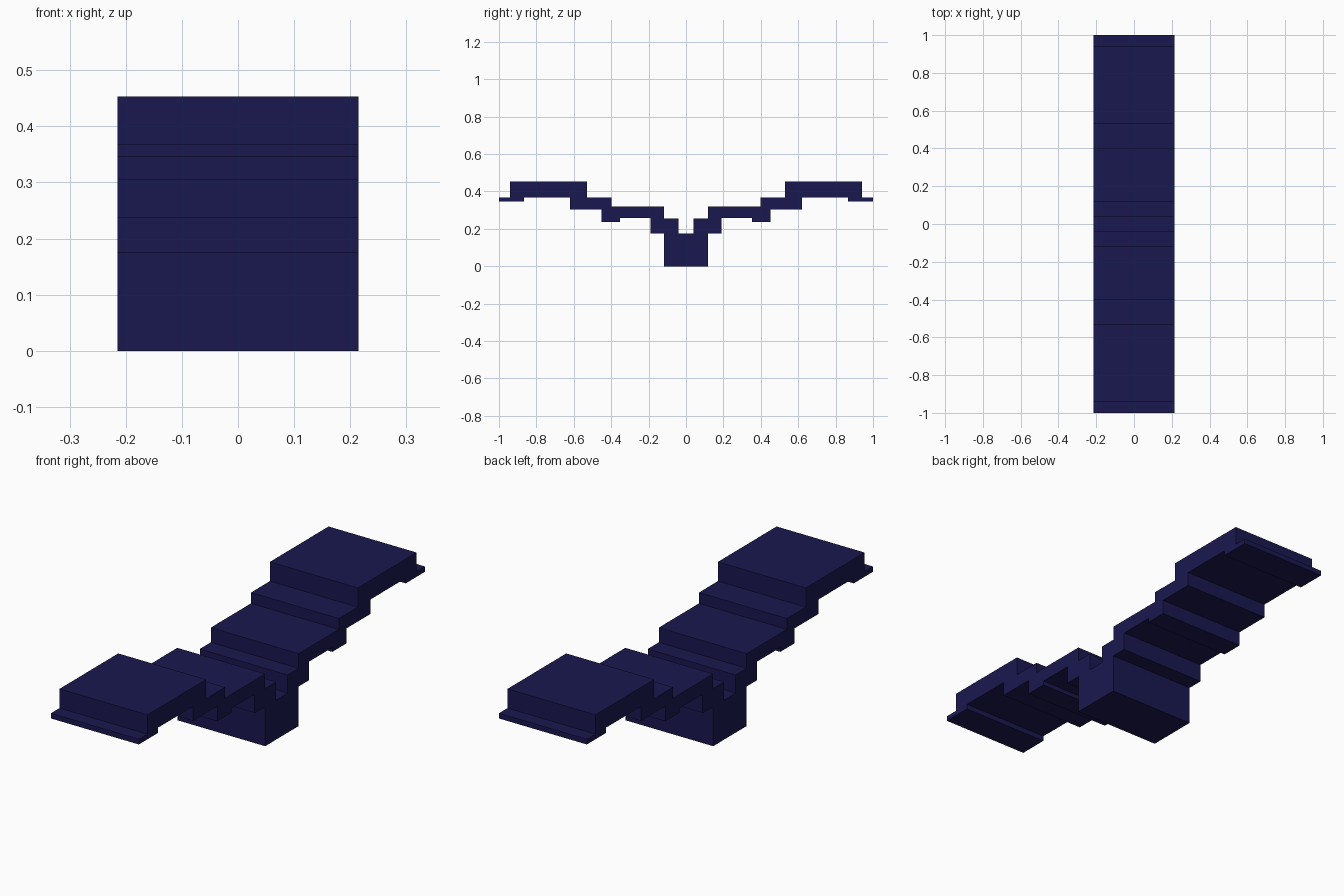
import bpy, bmesh

if "Cube" in bpy.data.objects:
    bpy.data.objects.remove(bpy.data.objects["Cube"])

HALF_WIDTH = 0.215

# Right half of the stepped cross-section (y, z), from the valley over the top to the foot
half = [(0.04, 0.175), (0.04, 0.255), (0.117, 0.255), (0.117, 0.32),
        (0.398, 0.32), (0.398, 0.368), (0.53, 0.368), (0.53, 0.453),
        (0.94, 0.453), (0.94, 0.368), (1.0, 0.368), (1.0, 0.345),
        (0.865, 0.345), (0.865, 0.368), (0.62, 0.368), (0.62, 0.304),
        (0.452, 0.304), (0.452, 0.238), (0.352, 0.238), (0.352, 0.257),
        (0.19, 0.257), (0.19, 0.175), (0.117, 0.175), (0.117, 0.0)]
profile = half + [(-y, z) for y, z in reversed(half)]

# Stepped wings and central foot, extruded across the width
bm = bmesh.new()
face = bm.faces.new([bm.verts.new((-HALF_WIDTH, y, z)) for y, z in profile])
extruded = bmesh.ops.extrude_face_region(bm, geom=[face])["geom"]
bmesh.ops.translate(bm, vec=(2 * HALF_WIDTH, 0, 0),
                    verts=[v for v in extruded if isinstance(v, bmesh.types.BMVert)])
bmesh.ops.recalc_face_normals(bm, faces=bm.faces)
mesh = bpy.data.meshes.new("stepped_wings")
bm.to_mesh(mesh)
bm.free()
wings = bpy.data.objects.new("stepped_wings", mesh)
bpy.context.collection.objects.link(wings)

# Dark navy finish
navy = bpy.data.materials.new("navy")
navy.diffuse_color = (0.01, 0.009, 0.08, 1)
navy.use_nodes = True
navy.node_tree.nodes["Principled BSDF"].inputs["Base Color"].default_value = navy.diffuse_color
mesh.materials.append(navy)
